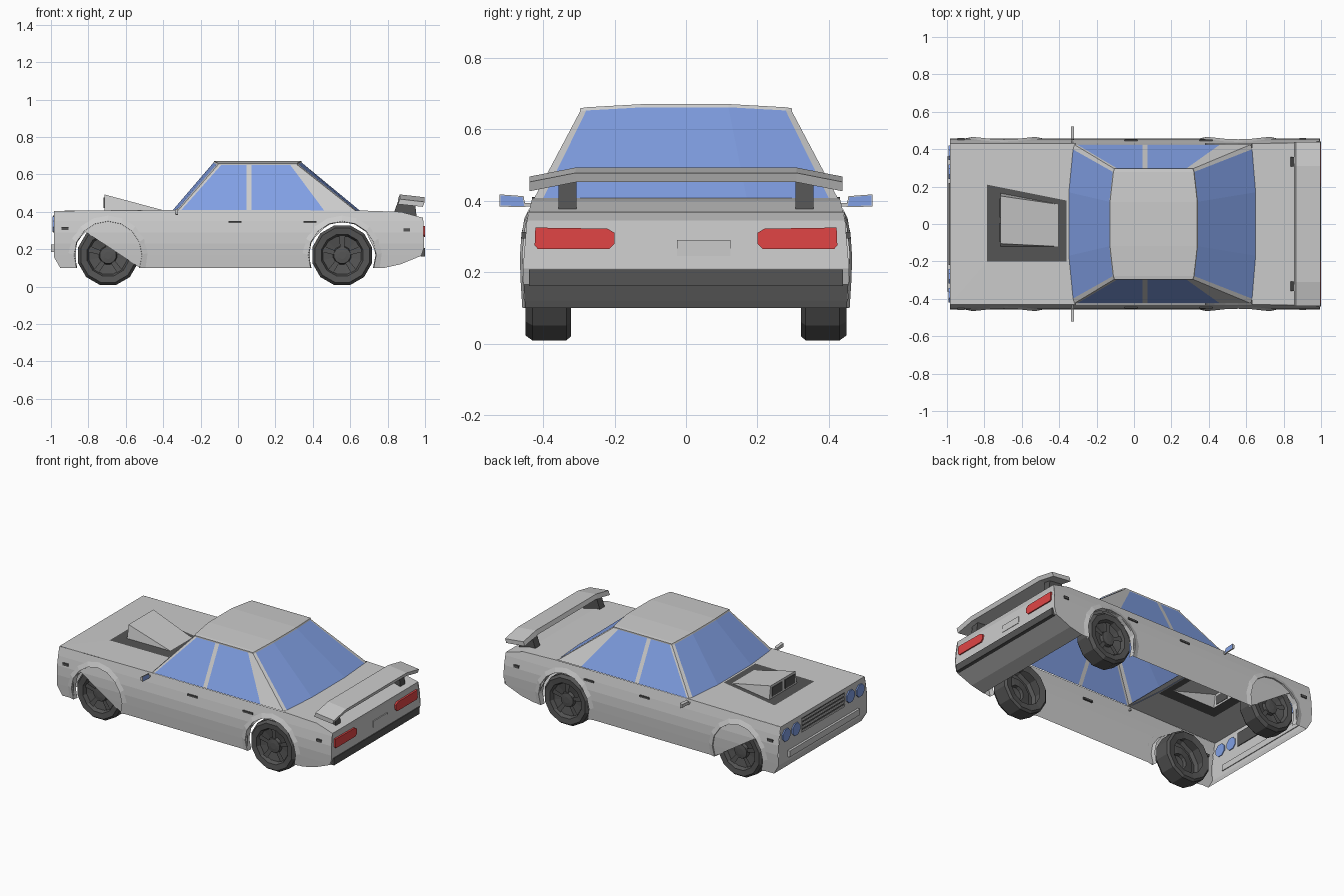
import bpy, bmesh
from math import sin, cos, pi, radians, asin

if "Cube" in bpy.data.objects:
    bpy.data.objects.remove(bpy.data.objects["Cube"])

MATS = {}
COLORS = {"glass": (0.22, 0.35, 0.78, 1), "red": (0.75, 0.06, 0.06, 1), "dark": (0.09, 0.09, 0.09, 1)}


def finish(name, bm, color=None, mirror=False):
    bmesh.ops.recalc_face_normals(bm, faces=bm.faces)
    me = bpy.data.meshes.new(name)
    bm.to_mesh(me)
    bm.free()
    ob = bpy.data.objects.new(name, me)
    bpy.context.collection.objects.link(ob)
    if color:
        if color not in MATS:
            MATS[color] = bpy.data.materials.new(color)
            MATS[color].diffuse_color = COLORS[color]
        me.materials.append(MATS[color])
    if mirror:
        m = ob.modifiers.new("mirror", "MIRROR")
        m.use_axis = (False, True, False)
    return ob


def faces(name, polys, color=None, mirror=False):
    bm = bmesh.new()
    for p in polys:
        bm.faces.new([bm.verts.new(v) for v in p])
    bmesh.ops.remove_doubles(bm, verts=bm.verts, dist=1e-4)
    return finish(name, bm, color, mirror)


def strip(a, b):
    return [(a[i], a[i + 1], b[i + 1], b[i]) for i in range(len(a) - 1)]


def loft(name, rings, color=None, mirror=False):
    polys = [rings[0], rings[-1]]
    for a, b in zip(rings, rings[1:]):
        polys += strip(a + a[:1], b + b[:1])
    return faces(name, polys, color, mirror)


def box(name, x, y, z, color=None, mirror=False):
    ring = lambda xx: [(xx, y[0], z[0]), (xx, y[1], z[0]), (xx, y[1], z[1]), (xx, y[0], z[1])]
    return loft(name, [ring(x[0]), ring(x[1])], color, mirror)


# Body half-width as a function of height
SECTION = [(0.09, 0.45), (0.17, 0.455), (0.23, 0.458), (0.29, 0.455), (0.35, 0.445), (0.42, 0.428)]


def width(z):
    for (z0, w0), (z1, w1) in zip(SECTION, SECTION[1:]):
        if z <= z1:
            return w0 + (w1 - w0) * (z - z0) / (z1 - z0)
    return SECTION[-1][1]


WHEELS = (-0.695, 0.557)
WZ = 0.168


def arc(cx, r, n=10):
    a = asin((0.10 - WZ) / r)
    ts = [pi - a - (pi - 2 * a) * i / n for i in range(n + 1)]
    return [(cx + r * cos(t), WZ + r * sin(t)) for t in ts]


# Side panels with wheel arches
NOSE = [(-0.95, 0.10), (-0.985, 0.16), (-0.985, 0.28), (-0.985, 0.405)]
TAIL = [(0.63, 0.408), (0.87, 0.40), (0.99, 0.368), (0.985, 0.345), (0.995, 0.21), (0.98, 0.165), (0.87, 0.12), (0.78, 0.10)]
outline = NOSE + [(-0.31, 0.41)] + TAIL + arc(WHEELS[1], 0.185)[::-1] + arc(WHEELS[0], 0.185)[::-1]
bm = bmesh.new()
bm.faces.new([bm.verts.new((x, 0, z)) for x, z in outline])
bmesh.ops.triangulate(bm, faces=bm.faces)
for z, _ in SECTION[1:-1]:
    bmesh.ops.bisect_plane(bm, geom=bm.verts[:] + bm.edges[:] + bm.faces[:], plane_co=(0, 0, z), plane_no=(0, 0, 1))
for v in bm.verts:
    v.co.y = width(v.co.z)
finish("side_panel", bm, None, True)

# Nose, boot lid and tail run across the car
for name, prof in (("nose", NOSE), ("boot_and_tail", TAIL)):
    faces(name, strip([(x, -width(z), z) for x, z in prof], [(x, width(z), z) for x, z in prof]))

# Hood with framed opening and intake scoop
w = width(0.408)
hood = [(-0.985, w, 0.405), (-0.31, w, 0.41), (-0.31, -w, 0.41), (-0.985, -w, 0.405)]
outer = [(-0.785, 0.21, 0.408), (-0.36, 0.125, 0.41), (-0.36, -0.20, 0.41), (-0.785, -0.20, 0.408)]
inner = [(-0.715, 0.165, 0.408), (-0.405, 0.105, 0.41), (-0.405, -0.12, 0.41), (-0.715, -0.12, 0.408)]
faces("hood", strip(hood + hood[:1], outer + outer[:1]))
faces("scoop_frame", strip(outer + outer[:1], inner + inner[:1]), "dark")
tl, tr = (-0.715, 0.15, 0.493), (-0.715, -0.105, 0.493)
faces("scoop", [(tl, inner[1], inner[2], tr), (tl, inner[0], inner[1]), (tr, inner[2], inner[3]),
                (tl, inner[0], inner[3], tr)])
for i, y in enumerate((-0.095, 0.035)):
    box("scoop_intake_%d" % i, (-0.719, -0.712), (y, y + 0.1), (0.42, 0.478), "dark")

# Cabin: pillars and glass share the same edge rows
T = (-1, -0.94, -0.4, 0.4, 0.94, 1)


def row(corner, mid, half, z0, z1):
    bulge = lambda t: 0 if abs(t) == 1 else (0.25 if abs(t) > 0.9 else 1)
    return [(corner + (mid - corner) * bulge(t), half * t, z0 + (z1 - z0) * bulge(t)) for t in T]


fb, ft = row(-0.32, -0.35, 0.425, 0.408, 0.408), row(-0.108, -0.132, 0.297, 0.65, 0.662)
rb, rt = row(0.625, 0.65, 0.425, 0.408, 0.408), row(0.318, 0.342, 0.297, 0.65, 0.662)
front, rear = strip(fb, ft), strip(rb, rt)
faces("windscreen", front[1:4], "glass")
faces("rear_window", rear[1:4], "glass")
faces("corner_pillars", [front[0], front[4], rear[0], rear[4]])
sb = [(x, 0.425, 0.408) for x in (-0.32, -0.305, 0.045, 0.072, 0.46, 0.625)]
st = [(x, 0.297, 0.65) for x in (-0.108, -0.09, 0.045, 0.072, 0.28, 0.318)]
side = strip(sb, st)
faces("side_windows", [side[1], side[3]], "glass", True)
faces("side_pillars", side[0::2], None, True)

# Roof: crowned panel with a thin rim
up = lambda r, dx: [(x + dx, y, z + 0.009) for x, y, z in r]
f1, r1 = up(ft, 0.004), up(rt, -0.004)
faces("roof", strip(f1, r1) + strip(ft, f1) + strip(rt, r1) +
      [(ft[i], f1[i], r1[i], rt[i]) for i in (0, -1)])

# Wheel arch flares
for name, cx in zip(("front_flare", "rear_flare"), WHEELS):
    a, b, c = arc(cx, 0.178), arc(cx, 0.182), arc(cx, 0.212)
    ra = [(x, 0.425, z) for x, z in a]
    rb_ = [(x, width(z) + 0.008, z) for x, z in b]
    rc = [(x, width(z) + 0.001, z) for x, z in c]
    faces(name, strip(ra, rb_) + strip(rb_, rc), None, True)

# Wheels: low-poly lathed tyre with dished rim, plus hub
TYRE = [(0.165, 0.335), (0.165, 0.43), (0.15, 0.45), (0.115, 0.446), (0.105, 0.42), (0.05, 0.41), (0.045, 0.43), (0.02, 0.433)]
TYRE = [(0.11, 0.33), (0.152, 0.322)] + TYRE
N = 12


def turn(cx, prof):
    pt = lambda r, y, k: (cx + r * cos(2 * pi * (k + 0.5) / N), y, WZ + r * sin(2 * pi * (k + 0.5) / N))
    return [[pt(r, y, k) for k in range(N)] for r, y in prof]


for name, cx in zip(("front_wheel", "rear_wheel"), WHEELS):
    rings = turn(cx, TYRE)
    polys = [rings[-1]]
    for a, b in zip(rings, rings[1:]):
        polys += strip(a + a[:1], b + b[:1])
    faces(name, polys, "dark", True)
    # Rim spokes
    sp = []
    for k in range(5):
        t = radians(90 + 72 * k)
        p = lambda r, s, y: (cx + r * cos(t) - s * sin(t), y, WZ + r * sin(t) + s * cos(t))
        sp.append((p(0.045, -0.012, 0.424), p(0.107, -0.016, 0.428), p(0.107, 0.016, 0.428), p(0.045, 0.012, 0.424)))
    faces(name + "_spokes", sp, "dark", True)

# Rear wing with drooping tips and two struts
WING = [(-0.438, -0.025), (-0.31, 0), (0.31, 0), (0.438, -0.025)]
loft("rear_wing", [[(0.865, y, 0.493 + d), (0.998, y, 0.478 + d), (0.988, y, 0.452 + d), (0.855, y, 0.466 + d)] for y, d in WING])
loft("wing_strut", [[(0.835, y, 0.398), (0.955, y, 0.375), (0.945, y, 0.462), (0.86, y, 0.47)] for y in (0.307, 0.357)], "dark", True)

# Tail lights, plate and rear bumper
loft("tail_light", [[(x, 0.20, 0.28), (x, 0.215, 0.265), (x, 0.415, 0.265), (x, 0.424, 0.275), (x, 0.422, 0.325), (x, 0.22, 0.322), (x, 0.20, 0.31)]
                    for x in (0.98, 0.9985)], "red", True)
box("rear_plate", (0.985, 0.995), (-0.025, 0.125), (0.245, 0.29))
box("rear_bumper", (0.975, 1.0), (-0.44, 0.44), (0.162, 0.208), "dark")

# Headlights, grille and front bumper
for i, y in enumerate((0.28, 0.38)):
    loft("headlight_%d" % i, [[(x, y + 0.042 * cos(pi * (k + .5) / 4), 0.335 + 0.042 * sin(pi * (k + .5) / 4)) for k in range(8)]
                              for x in (-0.98, -0.993)], "glass", True)
box("grille_panel", (-0.988, -0.98), (-0.22, 0.22), (0.29, 0.38), "dark")
for i in range(4):
    box("grille_slat_%d" % i, (-0.993, -0.985), (-0.22, 0.22), (0.292 + 0.024 * i, 0.303 + 0.024 * i))
box("front_bumper", (-1.0, -0.98), (-0.36, 0.36), (0.185, 0.225))

# Door handles and side markers
for name, x0, x1, z0, z1 in (("front_door_handle", -0.05, 0.02, 0.34, 0.352), ("rear_door_handle", 0.35, 0.42, 0.34, 0.352),
                             ("front_marker", -0.945, -0.905, 0.302, 0.318), ("rear_marker", 0.885, 0.92, 0.295, 0.312)):
    box(name, (x0, x1), (0.435, width(z0) + 0.006), (z0, z1), "dark", True)

# Door mirrors
loft("mirror_housing", [[(x, 0.45, 0.382 + d), (x, 0.522, 0.384 + d), (x, 0.522, 0.418 - d), (x, 0.455, 0.413 - d)]
                        for x, d in ((-0.337, 0.006), (-0.322, 0))], None, True)
faces("mirror_glass", [[(-0.321, 0.453, 0.385), (-0.321, 0.519, 0.387), (-0.321, 0.519, 0.415), (-0.321, 0.458, 0.41)]], "glass", True)
box("mirror_arm", (-0.335, -0.325), (0.42, 0.46), (0.384, 0.394), None, True)

for m in bpy.data.materials:
    if m.users and not m.is_grease_pencil:
        m.use_nodes = True
        m.node_tree.nodes["Principled BSDF"].inputs["Base Color"].default_value = m.diffuse_color
